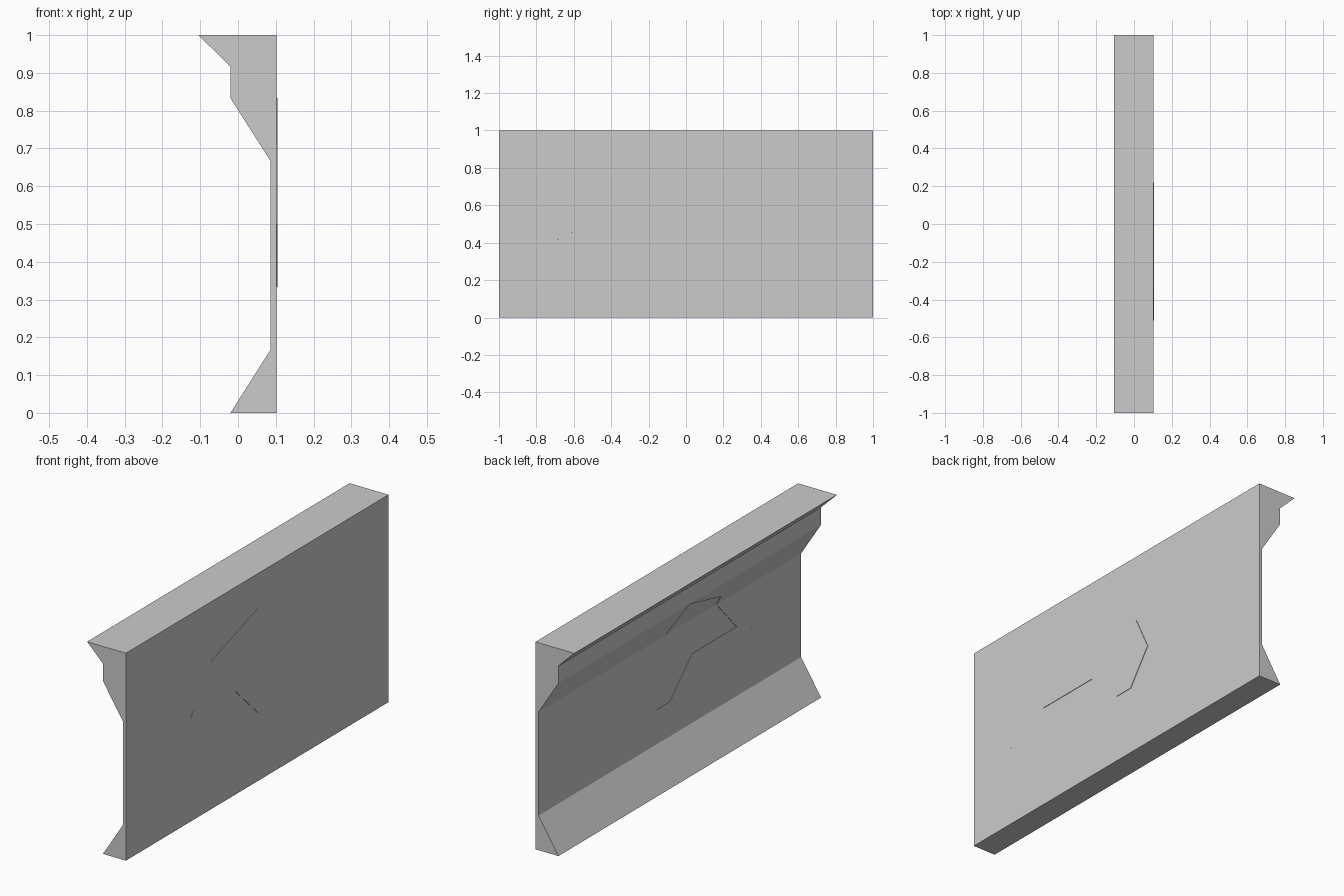
import bpy, bmesh
from mathutils import Vector

if "Cube" in bpy.data.objects:
    bpy.data.objects.remove(bpy.data.objects["Cube"])

FRONT = 0.1025                       # x of the flat face
# moulded side of the wall: (z, x) from base to cornice
PROFILE = [(0, -0.02), (0.167, 0.086), (0.667, 0.086),
           (0.833, -0.02), (0.917, -0.02), (1, -0.105)]

# crack junctions as (y, z) on the wall
P = dict(
    a=(-1, 1), b=(-0.377, 1), c=(-0.325, 0.833), d=(-0.345, 0.717),
    e=(-0.355, 0.667), f=(-0.51, 0.5), g=(-0.65, 0.435), h=(-0.87, 0.333),
    i=(-1, 0.333), j=(-0.73, 0.333), k=(-0.725, 0.167), l=(-0.54, 0),
    m=(-1, 0), n=(-0.17, 0.5), o=(0, 0.333), p=(0, 0), q=(0.10, 0.333),
    r=(0.32, 0.333), s=(0.617, 0.167), t=(0.545, 0), u=(0, 0.833),
    v=(0.14, 0.667), w=(0.22, 0.5), x=(0.22, 0.833), y=(0.30, 0.917),
    z=(0.318, 1), A=(1, 1), B=(1, 0.667), C=(0.74, 0.5), D=(1, 0))

# each fragment is an outline through the junctions
PIECES = {
    "cornice_fragment": "bcduxyz",
    "upper_left_fragment": "abcdefghi",
    "lower_left_fragment": "ihgjklm",
    "base_left_fragment": "gfnoplkj",
    "base_right_fragment": "poqrst",
    "centre_fragment": "duvwqonfe",
    "upper_right_fragment": "zyxuvwqrCBA",
    "lower_right_fragment": "BCrstD",
}


def back_x(z):
    """Depth of the moulded side at height z."""
    for (z0, x0), (z1, x1) in zip(PROFILE, PROFILE[1:]):
        if z <= z1 + 1e-5:
            return x0 + (x1 - x0) * (z - z0) / (z1 - z0)
    return PROFILE[-1][1]


def wall_piece(name, outline, shift=0.0):
    bm = bmesh.new()
    face = bm.faces.new([bm.verts.new((FRONT, *P[key])) for key in outline])
    bmesh.ops.triangulate(bm, faces=[face])
    # cut at the moulding breaks so the back can follow the profile
    for z, _ in PROFILE[1:-1]:
        bmesh.ops.bisect_plane(bm, geom=bm.verts[:] + bm.edges[:] + bm.faces[:],
                               dist=1e-5, plane_co=Vector((0, 0, z)),
                               plane_no=Vector((0, 0, 1)))
    ext = bmesh.ops.extrude_face_region(bm, geom=bm.faces[:], use_keep_orig=True)
    for vert in ext["geom"]:
        if isinstance(vert, bmesh.types.BMVert):
            vert.co.x = back_x(vert.co.z)
    bmesh.ops.recalc_face_normals(bm, faces=bm.faces[:])
    bmesh.ops.dissolve_limit(bm, angle_limit=0.01, verts=bm.verts[:],
                             edges=bm.edges[:])
    mesh = bpy.data.meshes.new(name)
    bm.to_mesh(mesh)
    bm.free()
    obj = bpy.data.objects.new(name, mesh)
    obj.location.x = shift
    bpy.context.collection.objects.link(obj)


# the centre fragment sits slightly proud of the flat face
for name, outline in PIECES.items():
    wall_piece(name, outline, 0.0025 if name == "centre_fragment" else 0.0)
